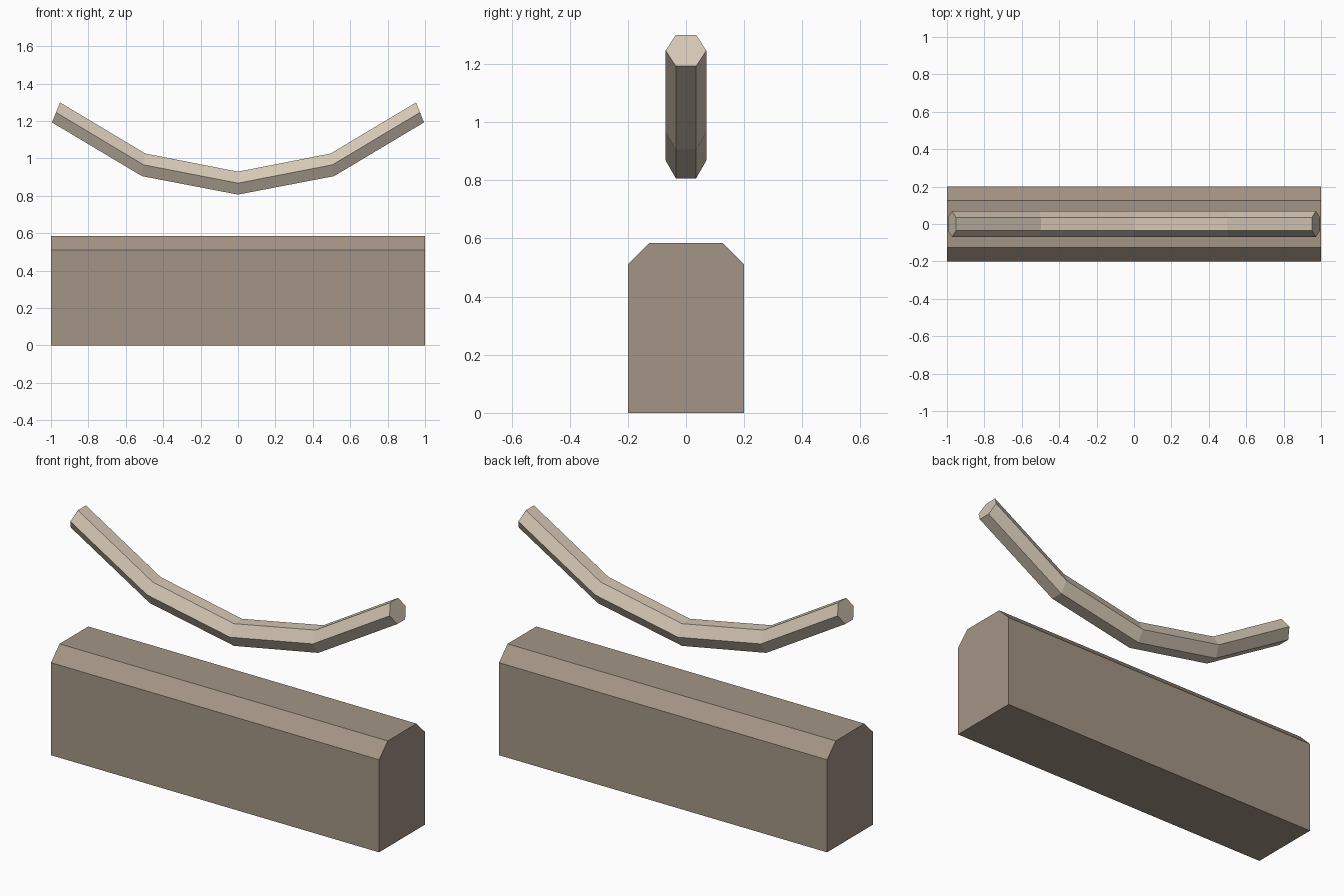
import bpy, bmesh, math
from mathutils import Vector

if "Cube" in bpy.data.objects:
    bpy.data.objects.remove(bpy.data.objects["Cube"])


def material(name, rgb):
    m = bpy.data.materials.new(name)
    m.diffuse_color = (*rgb, 1)
    m.use_nodes = True
    m.node_tree.nodes["Principled BSDF"].inputs["Base Color"].default_value = m.diffuse_color
    return m


def loft(name, rings, mat):
    """Skin a list of equal-length rings and cap both ends."""
    bm = bmesh.new()
    loops = [[bm.verts.new(p) for p in ring] for ring in rings]
    n = len(loops[0])
    for a, b in zip(loops, loops[1:]):
        for i in range(n):
            j = (i + 1) % n
            bm.faces.new((a[i], a[j], b[j], b[i]))
    bm.faces.new(loops[0])
    bm.faces.new(loops[-1])
    bmesh.ops.recalc_face_normals(bm, faces=bm.faces)
    me = bpy.data.meshes.new(name)
    bm.to_mesh(me)
    bm.free()
    me.materials.append(mat)
    ob = bpy.data.objects.new(name, me)
    bpy.context.collection.objects.link(ob)
    return ob


stone = material("stone brown", (0.37, 0.30, 0.24))
pale = material("pale sand", (0.66, 0.57, 0.46))

# Base block with chamfered top edges
half = [(0.2, 0), (0.2, 0.51), (0.125, 0.585)]
profile = half + [(-y, z) for y, z in reversed(half)]
loft("base_block", [[(x, y, z) for y, z in profile] for x in (-1, 1)], stone)

# Sagging hexagonal bar: centre x, centre z, tilt of the cross-section
right = [(0, 0.868, 0), (0.505, 0.966, 8), (0.973, 1.246, 22)]
path = [(-x, z, -t) for x, z, t in reversed(right[1:])] + right
R = 0.07
rings = []
for x, z, tilt in path:
    t = math.radians(tilt)
    # the mitre stretches the section slightly where the bar bends
    up = Vector((-math.sin(t), 0, math.cos(t)))
    side = Vector((0, 1, 0))
    rings.append([Vector((x, 0, z)) + side * R * math.cos(k * math.pi / 3)
                  + up * R * math.sin(k * math.pi / 3) * (0.95 if abs(tilt) > 20 else 1.01)
                  for k in range(6)])
loft("curved_bar", rings, pale)
